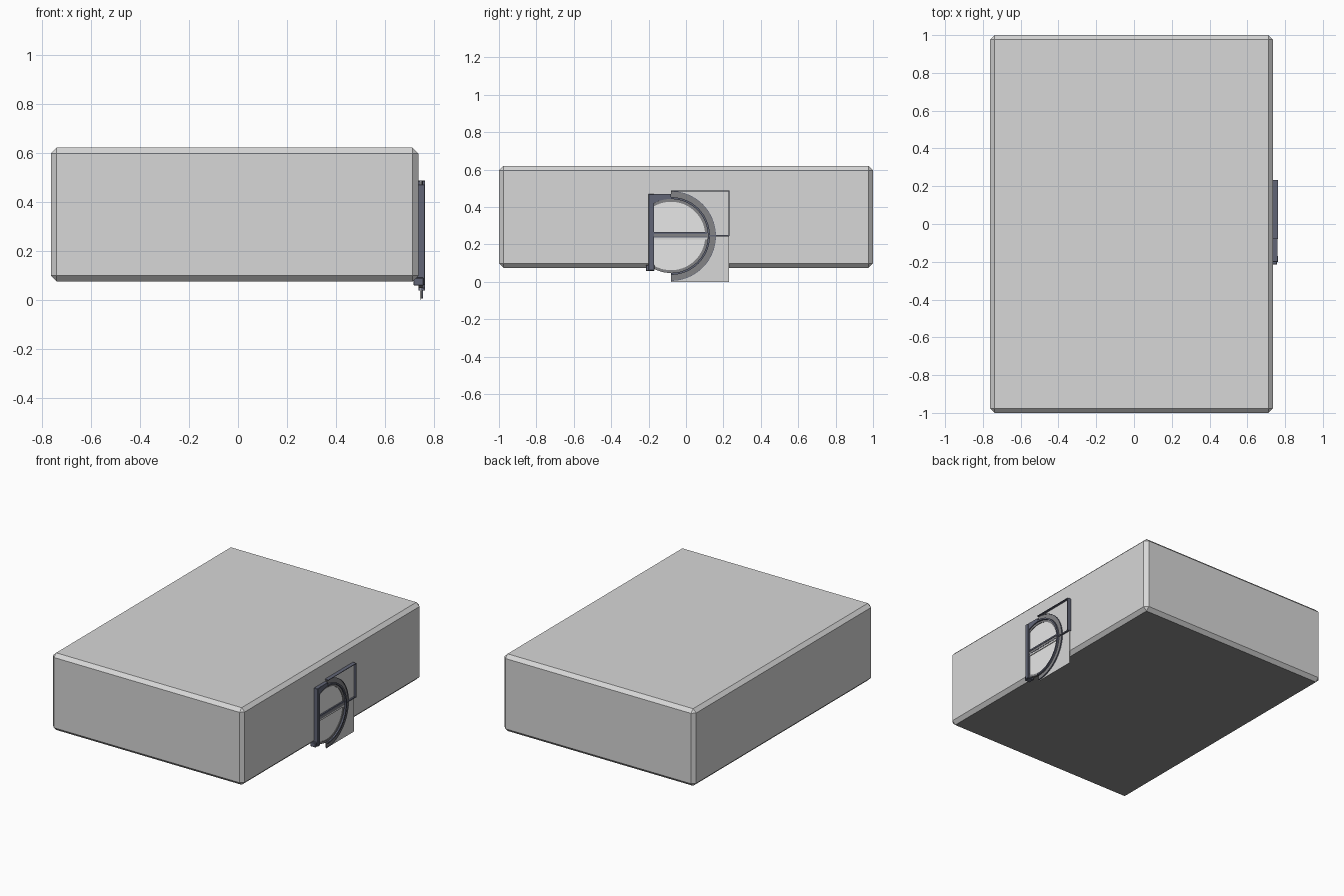
import bpy, bmesh
from math import sin, cos, pi, asin

if "Cube" in bpy.data.objects:
    bpy.data.objects.remove(bpy.data.objects["Cube"], do_unlink=True)


def material(name, r, g, b):
    m = bpy.data.materials.new(name)
    m.use_nodes = True
    m.diffuse_color = (r, g, b, 1)
    m.node_tree.nodes["Principled BSDF"].inputs["Base Color"].default_value = (r, g, b, 1)
    return m


GREY = material("light grey", 0.68, 0.68, 0.68)
BASE = material("underside grey", 0.27, 0.27, 0.27)
WHITE = material("off white", 0.95, 0.95, 0.95)
STEEL = material("mid grey", 0.23, 0.23, 0.24)
SLATE = material("dark slate", 0.12, 0.13, 0.18)


def finish(name, bm, mat):
    bmesh.ops.recalc_face_normals(bm, faces=bm.faces)
    mesh = bpy.data.meshes.new(name)
    bm.to_mesh(mesh)
    bm.free()
    mesh.materials.append(mat)
    ob = bpy.data.objects.new(name, mesh)
    bpy.context.collection.objects.link(ob)
    return ob


def block(name, lo, hi, mat, bevel=0):
    bm = bmesh.new()
    bmesh.ops.create_cube(bm, size=1)
    for v in bm.verts:
        v.co = [(a + b) / 2 + c * (b - a) for a, b, c in zip(lo, hi, v.co)]
    if bevel:
        bmesh.ops.bevel(bm, geom=bm.edges[:], offset=bevel, segments=1, affect='EDGES')
    return finish(name, bm, mat)


def prism(name, pts, x0, x1, mat):
    """Extrude a y-z outline along x."""
    bm = bmesh.new()
    face = bm.faces.new([bm.verts.new((x0, y, z)) for y, z in pts])
    out = bmesh.ops.extrude_face_region(bm, geom=[face])
    for v in out["geom"]:
        if isinstance(v, bmesh.types.BMVert):
            v.co.x = x1
    return finish(name, bm, mat)


CY, CZ = -0.08, 0.245


def arc(r, a0, a1, n=40):
    return [(CY + r * cos(a0 + (a1 - a0) * i / n), CZ + r * sin(a0 + (a1 - a0) * i / n))
            for i in range(n + 1)]


def band(name, r0, r1, a, x0, x1, mat):
    """Flat-faced ring segment with smooth walls and crisp edges."""
    ob = prism(name, arc(r1, -a, a) + arc(r0, a, -a), x0, x1, mat)
    ob.data.shade_smooth()
    bm = bmesh.new()
    bm.from_mesh(ob.data)
    for e in bm.edges:
        e.smooth = e.calc_face_angle(0) < 0.6
    bm.to_mesh(ob.data)
    bm.free()


# Main chamfered body with a darker underside
body = block("body", (-0.763, -1, 0.075), (0.736, 1, 0.62), GREY, 0.024)
body.data.materials.append(BASE)
for p in body.data.polygons:
    p.material_index = int(p.normal.z < -0.9)

# Thin backing plate, its seam, and the dark lips along the top and side
block("backing_plate", (0.743, CY, 0), (0.746, 0.23, 0.485), GREY)
block("plate_seam", (0.744, 0.12, 0.241), (0.757, 0.23, 0.249), SLATE)
block("plate_top_lip", (0.736, CY, 0.483), (0.763, 0.232, 0.487), SLATE)
block("plate_side_lip", (0.736, 0.228, CZ), (0.763, 0.232, 0.487), SLATE)

# Bright panel inside the emblem
open_angle = pi / 2 + asin(0.09 / 0.185)
prism("inner_panel", arc(0.19, -open_angle, open_angle), 0.738, 0.748, WHITE)

# Curved bands of the emblem
band("outer_crescent", 0.205, 0.238, pi / 2, 0.742, 0.75, STEEL)
band("crescent_outer_edge", 0.237, 0.24, pi / 2, 0.742, 0.754, SLATE)
band("crescent_rim", 0.197, 0.208, pi / 2, 0.736, 0.763, SLATE)
band("inner_ring", 0.183, 0.198, open_angle, 0.736, 0.752, STEEL)

# Upright, its foot and the top arm
block("upright", (0.72, -0.2, 0.06), (0.763, -0.17, 0.47), SLATE, 0.002)
block("upright_foot", (0.715, -0.215, 0.058), (0.757, -0.168, 0.09), SLATE, 0.003)
prism("top_arm", [(-0.172, 0.47), (CY, 0.47), (CY, 0.443)] +
      arc(0.198, pi / 2, open_angle, 8) + [(-0.172, 0.405)], 0.736, 0.76, SLATE)

# Layered cross bar
for name, z0, z1, x, mat in [("top", 0.256, 0.267, 0.758, SLATE),
                             ("middle", 0.241, 0.256, 0.755, STEEL),
                             ("groove", 0.237, 0.241, 0.754, SLATE),
                             ("bottom", 0.225, 0.237, 0.753, GREY)]:
    block("cross_bar_" + name, (0.738, -0.172, z0), (x, 0.112, z1), mat)
